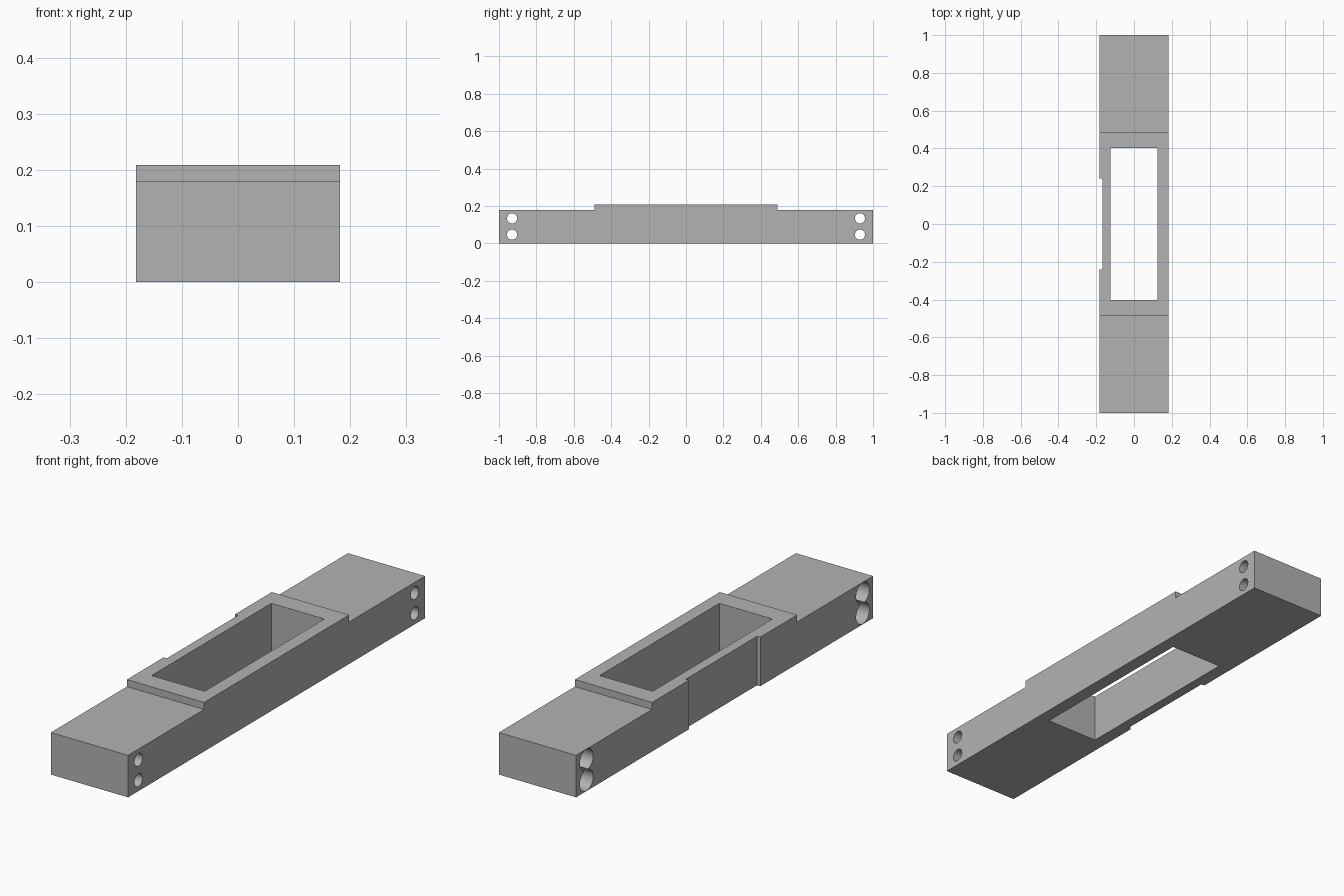
import bpy
import bmesh
from math import pi
from mathutils import Matrix

if "Cube" in bpy.data.objects:
    bpy.data.objects.remove(bpy.data.objects["Cube"])

HALF_W, BASE_H, TOP_H, RAISED_Y = 0.182, 0.179, 0.209, 0.488

gray = bpy.data.materials.new("plain gray")
gray.use_nodes = True
color = (0.45, 0.45, 0.45, 1)
gray.diffuse_color = color
gray.node_tree.nodes["Principled BSDF"].inputs["Base Color"].default_value = color


def make_object(name, bm):
    bmesh.ops.recalc_face_normals(bm, faces=bm.faces)
    mesh = bpy.data.meshes.new(name)
    bm.to_mesh(mesh)
    bm.free()
    mesh.materials.append(gray)
    obj = bpy.data.objects.new(name, mesh)
    bpy.context.collection.objects.link(obj)
    return obj


def box(name, low, high):
    bm = bmesh.new()
    bmesh.ops.create_cube(bm, size=1)
    for v in bm.verts:
        v.co = [high[i] if v.co[i] > 0 else low[i] for i in range(3)]
    return make_object(name, bm)


def cylinder_x(name, radius, x0, x1, y, z):
    bm = bmesh.new()
    place = Matrix.Translation(((x0 + x1) / 2, y, z)) @ Matrix.Rotation(pi / 2, 4, "Y")
    bmesh.ops.create_cone(bm, cap_ends=True, segments=40, radius1=radius,
                          radius2=radius, depth=x1 - x0, matrix=place)
    return make_object(name, bm)


# Mounting block: stepped side profile extruded across the width
half = [(1, 0), (1, BASE_H), (RAISED_Y, BASE_H), (RAISED_Y, TOP_H)]
profile = half + [(-y, z) for y, z in reversed(half)]
bm = bmesh.new()
face = bm.faces.new([bm.verts.new((-HALF_W, y, z)) for y, z in profile])
side = bmesh.ops.extrude_face_region(bm, geom=[face])["geom"]
bmesh.ops.translate(bm, vec=(2 * HALF_W, 0, 0),
                    verts=[g for g in side if isinstance(g, bmesh.types.BMVert)])
block = make_object("mounting_block", bm)

# Central window and shallow side recess
cutters = [
    box("window_cutter", (-0.125, -0.403, -0.1), (0.125, 0.403, 0.4)),
    box("recess_cutter", (-0.3, -0.24, -0.1), (-0.167, 0.24, 0.4)),
]

# Bolt holes with wide counterbores on the right side
for y in (-0.93, 0.93):
    for z in (0.0465, 0.1335):
        cutters.append(cylinder_x("bolt_hole_cutter", 0.027, -0.3, 0.3, y, z))
        cutters.append(cylinder_x("counterbore_cutter", 0.0447, -0.3, 0, y, z))

for cutter in cutters:
    cut = block.modifiers.new(cutter.name, "BOOLEAN")
    cut.operation = "DIFFERENCE"
    cut.solver = "EXACT"
    cut.object = cutter

# Apply the cuts and discard the cutters
bpy.context.view_layer.objects.active = block
block.select_set(True)
for name in [m.name for m in block.modifiers]:
    bpy.ops.object.modifier_apply(modifier=name)
for cutter in cutters:
    bpy.data.objects.remove(cutter)

bpy.ops.object.select_all(action="DESELECT")
block.select_set(True)
bpy.ops.object.shade_smooth_by_angle(angle=pi / 6)
